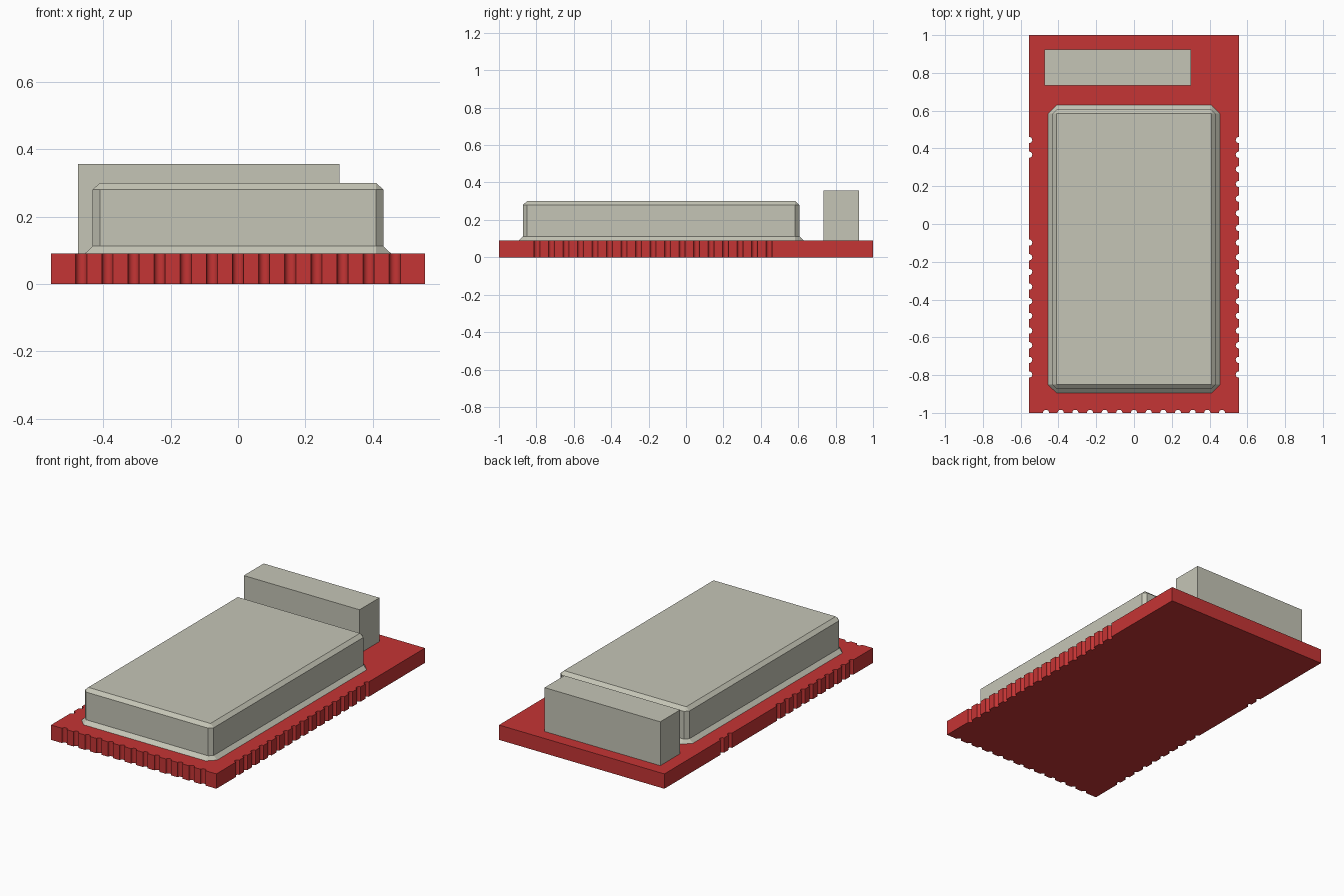
import bpy
import bmesh
import math

cube = bpy.data.objects.get("Cube")
if cube:
    bpy.data.objects.remove(cube, do_unlink=True)


def material(name, rgb):
    m = bpy.data.materials.new(name)
    m.use_nodes = True
    m.diffuse_color = (*rgb, 1)
    m.node_tree.nodes["Principled BSDF"].inputs["Base Color"].default_value = (*rgb, 1)
    return m


red = material("board red", (0.56, 0.035, 0.035))
metal = material("warm grey metal", (0.56, 0.56, 0.47))


def loft(name, rings, mat):
    """Closed solid through a stack of equal-length rings."""
    bm = bmesh.new()
    loops = [[bm.verts.new(p) for p in ring] for ring in rings]
    n = len(loops[0])
    bm.faces.new(loops[0][::-1])
    bm.faces.new(loops[-1])
    for low, high in zip(loops, loops[1:]):
        for i in range(n):
            j = (i + 1) % n
            bm.faces.new((low[i], low[j], high[j], high[i]))
    bmesh.ops.remove_doubles(bm, verts=bm.verts, dist=0.0001)
    bmesh.ops.recalc_face_normals(bm, faces=bm.faces)
    mesh = bpy.data.meshes.new(name)
    bm.to_mesh(mesh)
    bm.free()
    mesh.materials.append(mat)
    obj = bpy.data.objects.new(name, mesh)
    bpy.context.collection.objects.link(obj)
    return obj


# Circuit board with half-round notches along three edges
HALF_W, TOP, PITCH, RADIUS, SEGS = 0.555, 0.09, 0.0776, 0.0165, 12


def notch(cx, cy, start):
    """Half circle into the board, walked against the outline direction."""
    angles = [start - math.pi * k / SEGS for k in range(SEGS + 1)]
    return [(cx + RADIUS * math.cos(a), cy + RADIUS * math.sin(a)) for a in angles]


side_y = [-0.797 + PITCH * i for i in range(17)]
outline = [(-HALF_W, -1)]
for i in range(13):
    outline += notch((i - 6) * PITCH, -1, math.pi)
outline.append((HALF_W, -1))
for y in side_y:
    outline += notch(HALF_W, y, -math.pi / 2)
outline += [(HALF_W, 1), (-HALF_W, 1)]
for i, y in reversed(list(enumerate(side_y))):
    if i < 10 or i > 14:  # gap in the notches on this side
        outline += notch(-HALF_W, y, math.pi / 2)
board = loft("circuit_board", [[(x, y, z) for x, y in outline] for z in (0, TOP)], red)

bpy.ops.object.select_all(action='DESELECT')
board.select_set(True)
bpy.context.view_layer.objects.active = board
bpy.ops.object.shade_smooth_by_angle(angle=math.radians(30))


# Metal shield can: core rectangle grown outward with chamfered corners
def can_ring(grow, z, hx=0.41, y0=-0.85, y1=0.584):
    g = grow
    return [(-hx, y0 - g, z), (hx, y0 - g, z), (hx + g, y0, z), (hx + g, y1, z),
            (hx, y1 + g, z), (-hx, y1 + g, z), (-hx - g, y1, z), (-hx - g, y0, z)]


loft("shield_can", [can_ring(0.045, TOP), can_ring(0.022, 0.112),
                    can_ring(0.022, 0.28), can_ring(0, 0.3)], metal)

# Antenna block at the back
block = [(-0.475, 0.734), (0.302, 0.734), (0.302, 0.925), (-0.475, 0.925)]
loft("antenna_block", [[(x, y, z) for x, y in block] for z in (TOP, 0.356)], metal)
